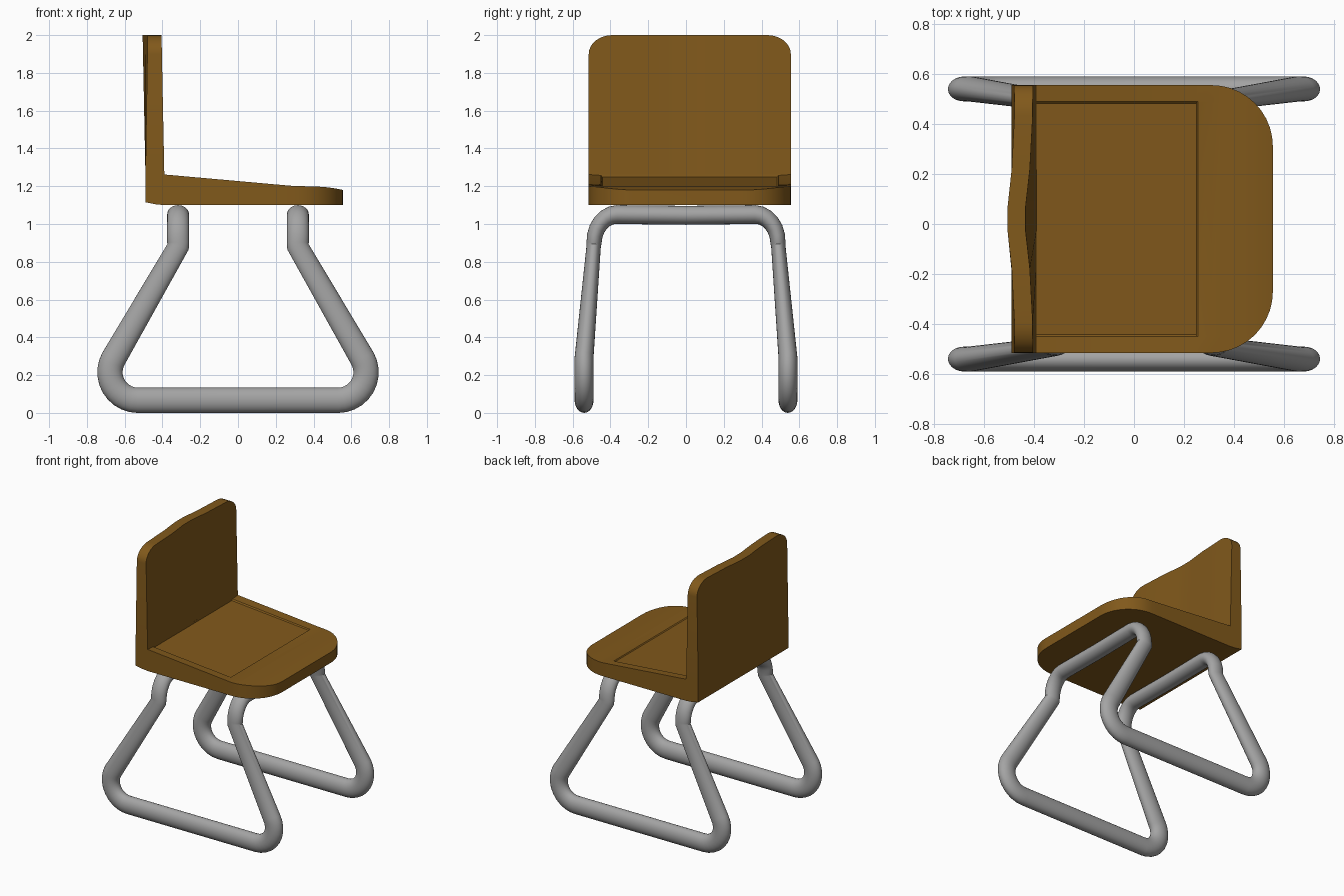
import bpy, bmesh
from math import sin, cos, pi, radians, sqrt
from mathutils import Vector

if "Cube" in bpy.data.objects:
    bpy.data.objects.remove(bpy.data.objects["Cube"])


def material(name, *rgb):
    m = bpy.data.materials.new(name)
    m.diffuse_color = (*rgb, 1)
    m.use_nodes = True
    m.node_tree.nodes["Principled BSDF"].inputs["Base Color"].default_value = m.diffuse_color
    return m


wood = material("brown_shell", 0.22, 0.1, 0.011)
metal = material("grey_metal", 0.37, 0.37, 0.37)


def loft(name, rings, mat, caps=True, angle=30):
    """Skin a list of closed rings of equal length."""
    bm = bmesh.new()
    vs = [[bm.verts.new(p) for p in r] for r in rings]
    n = len(vs[0])
    for a, b in zip(vs, vs[1:]):
        for i in range(n):
            j = (i + 1) % n
            bm.faces.new((a[i], a[j], b[j], b[i]))
    if caps:
        bm.faces.new(vs[0])
        bm.faces.new(vs[-1])
    bmesh.ops.recalc_face_normals(bm, faces=bm.faces)
    me = bpy.data.meshes.new(name)
    bm.to_mesh(me)
    bm.free()
    ob = bpy.data.objects.new(name, me)
    bpy.context.collection.objects.link(ob)
    me.materials.append(mat)
    bpy.context.view_layer.objects.active = ob
    ob.select_set(True)
    bpy.ops.object.shade_smooth_by_angle(angle=radians(angle))
    ob.select_set(False)
    return ob


# Tube frame: one quarter of the bent loop, mirrored in x and y
path = [(0.317, 0, 1.046)]
for i in range(7):
    a = pi / 2 * (1 - i / 6)
    path.append((0.317, 0.365 + 0.122 * cos(a), 0.9 + 0.15 * sin(a)))
path.append((0.317, 0.489, 0.88))
for i in range(11):
    a = radians(30 - 12 * i)
    path.append((0.53 + 0.148 * cos(a), 0.54, 0.215 + 0.148 * sin(a)))
path.append((0, 0.54, 0.067))
path = [Vector(p) for p in path]

rings, u, tan_old = [], Vector((1, 0, 0)), Vector((0, 1, 0))
for i, p in enumerate(path):
    if i == 0:
        t = Vector((0, 1, 0))
    elif i == len(path) - 1:
        t = Vector((-1, 0, 0))
    else:
        t = ((p - path[i - 1]).normalized() + (path[i + 1] - p).normalized()).normalized()
    u = tan_old.rotation_difference(t) @ u
    v = t.cross(u)
    tan_old = t
    if i < 9:
        ru, rv = 0.058, 0.05 - 0.012 * max(0, i - 1) / 7
    else:
        ru, rv = 0.067, 0.05
    rings.append([p + u * ru * cos(2 * pi * k / 24) + v * rv * sin(2 * pi * k / 24)
                  for k in range(24)])
for k in range(24):          # snap the open ends to the mirror planes
    rings[0][k].y = 0
    rings[-1][k].x = 0
frame = loft("tube_frame", rings, metal, caps=False, angle=40)
mir = frame.modifiers.new("mirror", 'MIRROR')
mir.use_axis = (True, True, False)

# Seat: cross-sections along x with a shallow dish and rounded front corners
YC, W, R = 0.02, 0.535, 0.245


def seat_ring(x, top, dip, bottom=1.1):
    d = max(0, x - 0.31)
    w = W - R + sqrt(max(0, R * R - d * d))
    half = [(w, bottom), (w, top), (w - 0.065, top - dip / 3), (w - 0.073, top - dip)]
    return ([(x, YC - y, z) for y, z in half]
            + [(x, YC + y, z) for y, z in reversed(half)])


sections = [seat_ring(-0.49, 1.262, 0, 1.115), seat_ring(-0.44, 1.262, 0, 1.105),
            seat_ring(-0.39, 1.262, 0), seat_ring(-0.389, 1.262, 0.014),
            seat_ring(0.25, 1.205, 0.01), seat_ring(0.256, 1.2045, 0.003),
            seat_ring(0.31, 1.2, 0)]
for i in range(1, 11):
    s = sin(pi / 2 * i / 10)
    sections.append(seat_ring(0.31 + R * s, 1.2 - 0.02 * s ** 3, 0))
loft("seat", sections, wood)

# Backrest: slices along y, bowed back in the middle, rounded top corners
C, H = 0.125, 0.1
ys = [(W - C + C * cos(a), 2 - H + H * sin(a))
      for a in [pi / 2 * i / 8 for i in range(9)]]
ys += [(0.2, 2), (0.05, 2)]
ys += [(-y, z) for y, z in reversed(ys)]
slices = []
for y, z in ys:
    bow = min(1, max(0, (0.3 - abs(y)) / 0.25))
    f = (z - 1.26) / 0.74
    back = -0.49 + f * (0.012 - 0.027 * bow)
    front = -0.39 - f * (0.015 + 0.028 * bow)
    slices.append([(-0.49, YC + y, 1.26), (-0.39, YC + y, 1.26),
                   (front, YC + y, z), (back, YC + y, z)])
loft("backrest", slices, wood)
